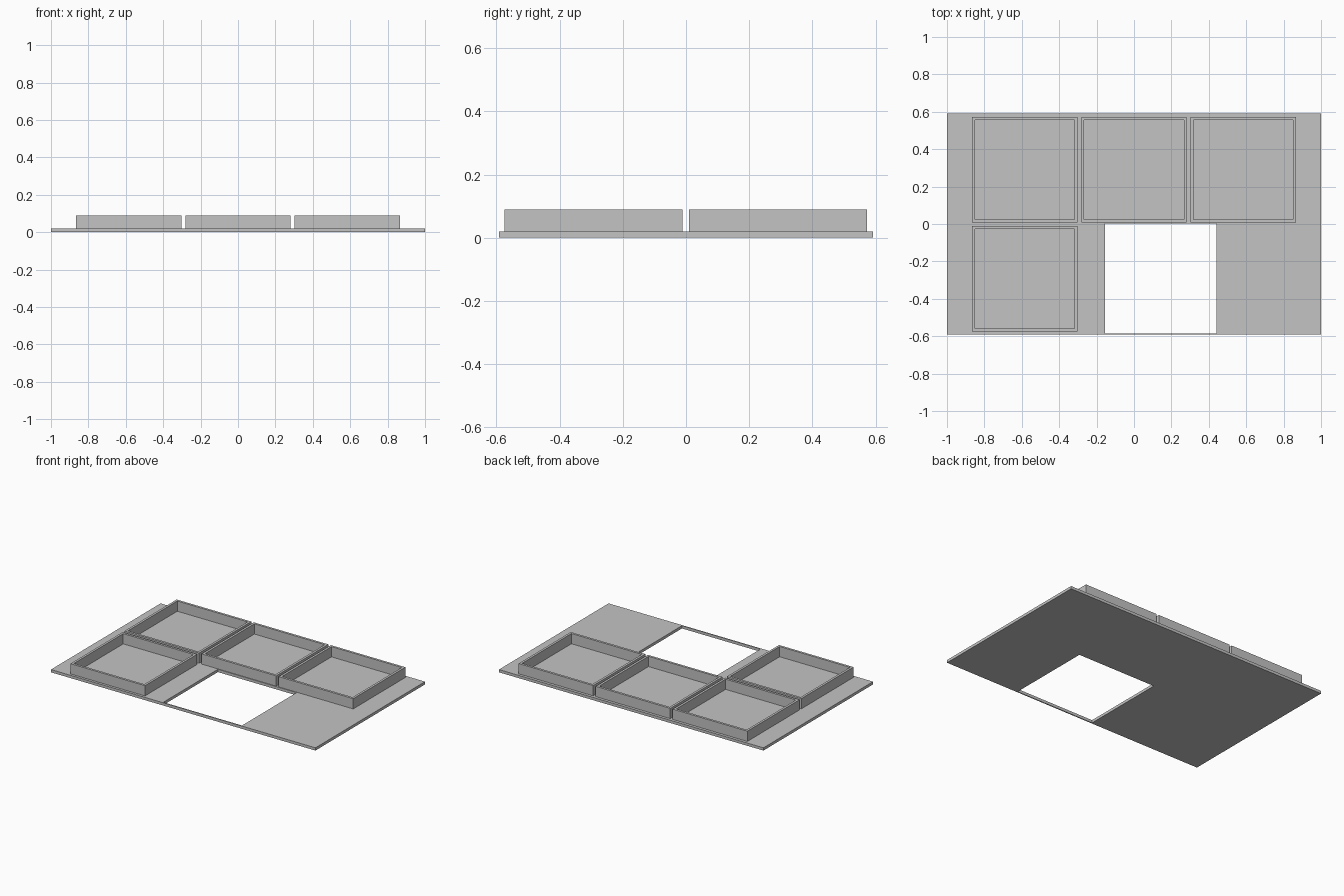
import bpy
import bmesh

if "Cube" in bpy.data.objects:
    bpy.data.objects.remove(bpy.data.objects["Cube"], do_unlink=True)

# One plain grey for everything
grey = bpy.data.materials.new("plain grey")
grey.use_nodes = True
colour = (0.55, 0.55, 0.55, 1)
grey.diffuse_color = colour
grey.node_tree.nodes["Principled BSDF"].inputs["Base Color"].default_value = colour


def corners(bm, rect, z):
    x0, x1, y0, y1 = rect
    return [bm.verts.new((x, y, z)) for x, y in ((x0, y0), (x1, y0), (x1, y1), (x0, y1))]


def frame(name, outer, inner, z0, z1):
    """Flat slab with a rectangular opening; rectangles are x0, x1, y0, y1."""
    bm = bmesh.new()
    loops = [corners(bm, outer, z0), corners(bm, outer, z1),
             corners(bm, inner, z1), corners(bm, inner, z0)]
    for a, b in zip(loops, loops[1:] + loops[:1]):
        for i in range(4):
            j = (i + 1) % 4
            bm.faces.new((a[i], a[j], b[j], b[i]))
    bmesh.ops.recalc_face_normals(bm, faces=bm.faces)
    mesh = bpy.data.meshes.new(name)
    bm.to_mesh(mesh)
    bm.free()
    mesh.materials.append(grey)
    obj = bpy.data.objects.new(name, mesh)
    bpy.context.collection.objects.link(obj)
    return obj


# Base plate with the square opening, leaving a thin strip at the front
PLATE_TOP = 0.019
frame("base_plate", (-1, 1, -0.592, 0.592), (-0.155, 0.44, -0.585, 0.004), 0, PLATE_TOP)

# Square rims standing on the plate
HALF, WALL, PITCH, RIM_TOP = 0.282, 0.016, 0.583, 0.089
rims = {
    "back_right_rim": (-PITCH, 0.291),
    "back_middle_rim": (0, 0.291),
    "back_left_rim": (PITCH, 0.291),
    "front_right_rim": (-PITCH, -0.293),
}
for name, (x, y) in rims.items():
    outer, inner = [(x - h, x + h, y - h, y + h) for h in (HALF, HALF - WALL)]
    frame(name, outer, inner, PLATE_TOP, RIM_TOP)
